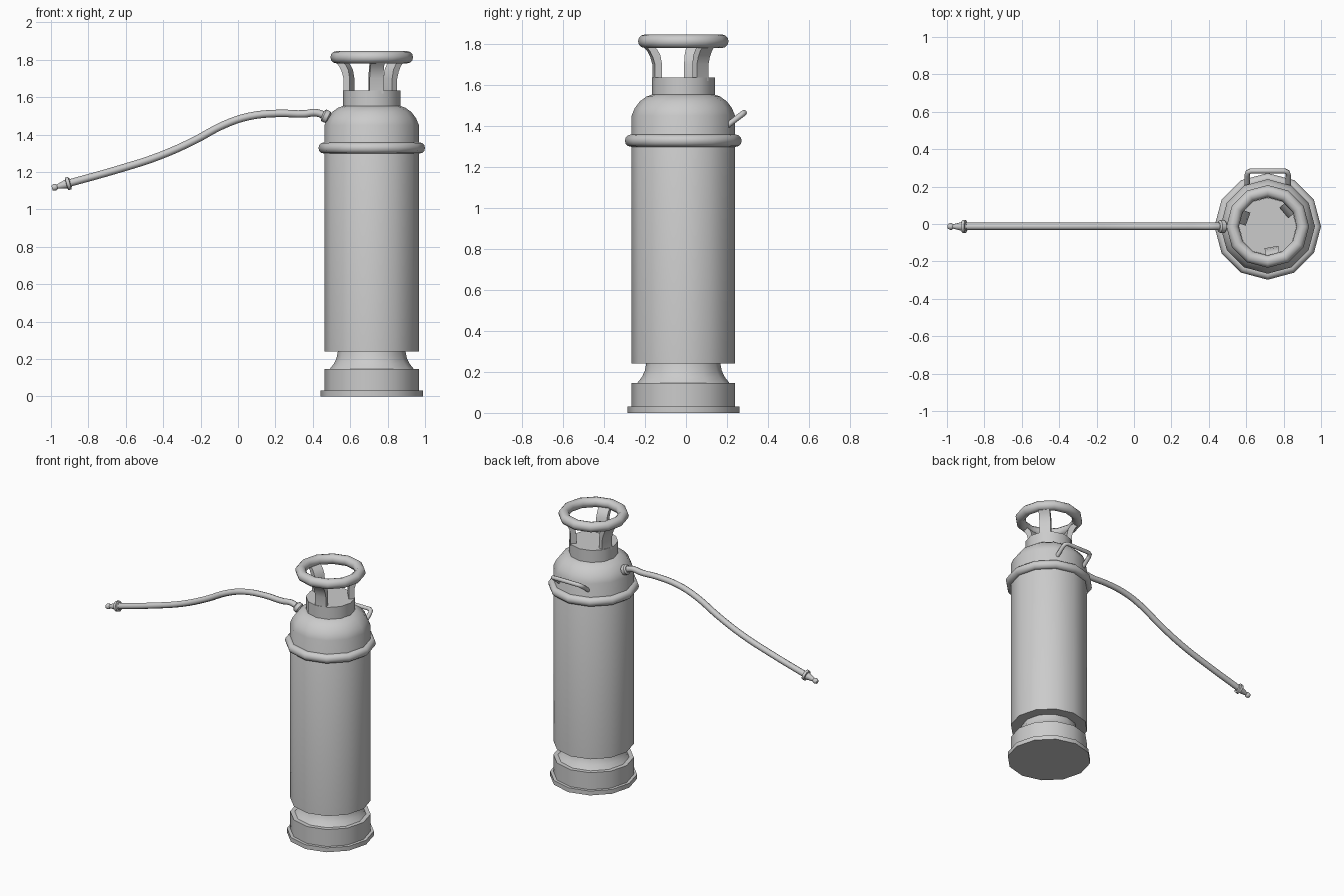
import bpy, bmesh, math
from mathutils import Vector, Matrix

if "Cube" in bpy.data.objects:
    bpy.data.objects.remove(bpy.data.objects["Cube"])

CX, CY = 0.715, -0.013      # axis of the tank
SIDES = 12


def finish(obj, angle=38):
    bpy.ops.object.select_all(action='DESELECT')
    obj.select_set(True)
    bpy.context.view_layer.objects.active = obj
    bpy.ops.object.shade_smooth_by_angle(angle=math.radians(angle))
    return obj


def from_bmesh(name, bm, matrix):
    bmesh.ops.recalc_face_normals(bm, faces=bm.faces)
    bm.transform(matrix)
    mesh = bpy.data.meshes.new(name)
    bm.to_mesh(mesh)
    bm.free()
    obj = bpy.data.objects.new(name, mesh)
    bpy.context.collection.objects.link(obj)
    return finish(obj)


def lathe(name, profile, matrix=Matrix.Translation((CX, CY, 0)), sides=SIDES):
    """Turn an (r, z) profile around z and cap both ends."""
    bm = bmesh.new()
    rings = []
    for r, z in profile:
        rings.append([bm.verts.new((r * math.cos(a), r * math.sin(a), z))
                      for a in (2 * math.pi * i / sides for i in range(sides))])
    for a, b in zip(rings, rings[1:]):
        for i in range(sides):
            j = (i + 1) % sides
            bm.faces.new((a[i], a[j], b[j], b[i]))
    bm.faces.new(rings[0])
    bm.faces.new(rings[-1])
    return from_bmesh(name, bm, matrix)


def ring(name, major, minor, z):
    bpy.ops.mesh.primitive_torus_add(major_radius=major, minor_radius=minor, major_segments=SIDES,
                                     minor_segments=12, location=(CX, CY, z))
    obj = bpy.context.object
    obj.name = name
    return finish(obj, 60)


def tube(name, points, radius, handle='AUTO', steps=4):
    cu = bpy.data.curves.new(name, 'CURVE')
    cu.dimensions = '3D'
    cu.bevel_depth = radius
    cu.bevel_resolution = 2
    cu.use_fill_caps = True
    cu.resolution_u = steps
    sp = cu.splines.new('BEZIER')
    sp.bezier_points.add(len(points) - 1)
    for bp, p in zip(sp.bezier_points, points):
        bp.co = p
        bp.handle_left_type = bp.handle_right_type = handle
    obj = bpy.data.objects.new(name, cu)
    bpy.context.collection.objects.link(obj)
    bpy.ops.object.select_all(action='DESELECT')
    obj.select_set(True)
    bpy.context.view_layer.objects.active = obj
    bpy.ops.object.convert(target='MESH')
    return finish(bpy.context.object, 60)


def along(start, direction):
    return Matrix.Translation(start) @ Vector(direction).to_track_quat('Z', 'Y').to_matrix().to_4x4()


# Foot with flange and concave waist
lathe("base", [(0.273, 0), (0.273, 0.03), (0.2525, 0.03), (0.2525, 0.147), (0.224, 0.147),
               (0.202, 0.175), (0.188, 0.205), (0.18, 0.245)])

# Tank with domed shoulder
lathe("tank", [(0.2525, 0.24), (0.2525, 1.45), (0.237, 1.487), (0.212, 1.52), (0.18, 1.543), (0.15, 1.554)])
ring("shoulder_ring", 0.255, 0.03, 1.328)

# Neck and hand wheel
lathe("neck", [(0.154, 1.54), (0.154, 1.635)])
ring("hand_wheel", 0.188, 0.033, 1.813)

# Three curved struts carrying the wheel
inner = [(0.112, 1.62), (0.112, 1.70), (0.12, 1.745), (0.137, 1.775), (0.165, 1.80)]
outer = [(0.195, 1.79), (0.172, 1.765), (0.157, 1.735), (0.147, 1.70), (0.147, 1.62)]
for n, deg in enumerate((40, 160, 280)):
    bm = bmesh.new()
    face = bm.faces.new([bm.verts.new((r, -0.037, z)) for r, z in inner + outer])
    ext = bmesh.ops.extrude_face_region(bm, geom=[face])
    bmesh.ops.translate(bm, vec=(0, 0.074, 0),
                        verts=[v for v in ext['geom'] if isinstance(v, bmesh.types.BMVert)])
    from_bmesh(f"wheel_strut_{n + 1}", bm,
               Matrix.Translation((CX, CY, 0)) @ Matrix.Rotation(math.radians(deg), 4, 'Z'))

# Carrying loop at the back, tilted upward
loop = [(-0.11, 0.0), (-0.11, 0.085), (-0.106, 0.103), (-0.09, 0.112)]
loop += [(-x, d) for x, d in reversed(loop)]
tube("back_handle", [(CX + x, 0.192 + d * 0.82, 1.395 + d * 0.62) for x, d in loop],
     0.014, 'VECTOR', 1)

# Hose with its coupling on the dome
hose = [(-0.91, 1.138), (-0.636, 1.215), (-0.42, 1.285), (-0.235, 1.367), (-0.075, 1.452), (0.06, 1.497),
        (0.22, 1.513), (0.355, 1.51), (0.41, 1.517), (0.445, 1.509), (0.50, 1.482)]
tube("hose", [(x, CY, z) for x, z in hose], 0.02)
lathe("hose_coupling", [(0.024, 0), (0.034, 0.008), (0.034, 0.032), (0.024, 0.04), (0.024, 0.08)],
      along((0.452, CY, 1.506), (0.9, 0, -0.42)))

# Nozzle with collar
lathe("nozzle", [(0.022, -0.005), (0.024, 0), (0.035, 0.003), (0.035, 0.02), (0.024, 0.022),
                 (0.012, 0.072), (0.018, 0.08), (0.018, 0.09), (0.013, 0.101)],
      along((-0.897, CY, 1.141), (-0.96, 0, -0.27)))
